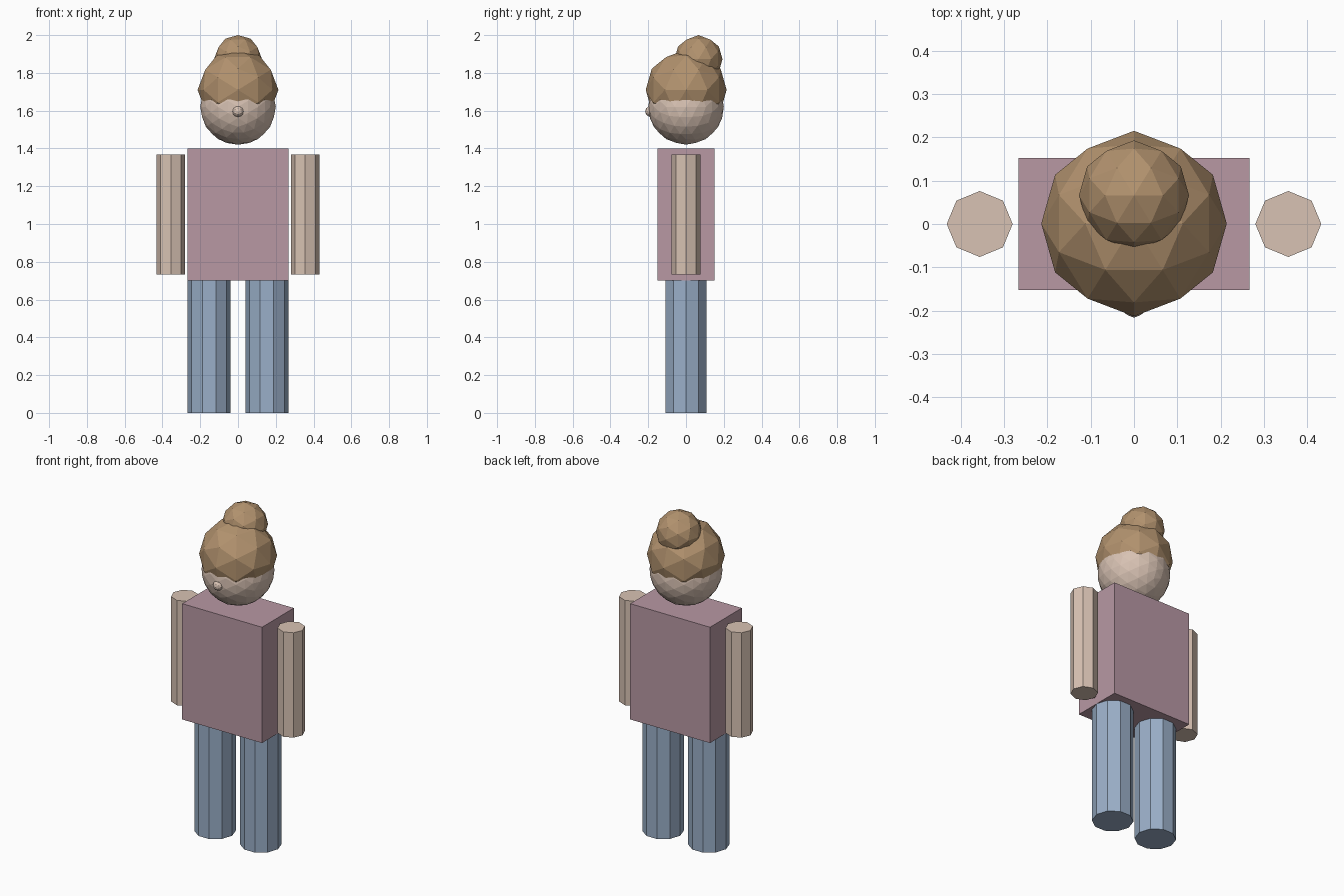
import bpy, bmesh, math
from mathutils import Matrix, Vector

if "Cube" in bpy.data.objects:
    bpy.data.objects.remove(bpy.data.objects["Cube"])


def material(name, rgb):
    lin = [((c / 255 + 0.055) / 1.055) ** 2.4 for c in rgb]
    m = bpy.data.materials.new(name)
    m.diffuse_color = (*lin, 1)
    m.use_nodes = True
    m.node_tree.nodes["Principled BSDF"].inputs["Base Color"].default_value = m.diffuse_color
    return m


SKIN = material("skin", (216, 194, 179))
SHIRT = material("shirt mauve", (184, 152, 164))
TROUSERS = material("trousers blue", (154, 175, 200))
HAIR = material("hair brown", (178, 146, 110))


def finish(name, bm, mat, loc):
    bmesh.ops.recalc_face_normals(bm, faces=bm.faces[:])
    mesh = bpy.data.meshes.new(name)
    bm.to_mesh(mesh)
    bm.free()
    mesh.materials.append(mat)
    ob = bpy.data.objects.new(name, mesh)
    ob.location = loc
    bpy.context.collection.objects.link(ob)
    return ob


def prism(name, sides, r, z0, z1, x, mat):
    # Upright flat-sided cylinder with a corner on the x axis
    bm = bmesh.new()
    ring = [bm.verts.new((r * math.cos(2 * math.pi * i / sides),
                          r * math.sin(2 * math.pi * i / sides), z0))
            for i in range(sides)]
    base = bm.faces.new(ring)
    ext = bmesh.ops.extrude_face_region(bm, geom=[base], use_keep_orig=True)
    top = [g for g in ext["geom"] if isinstance(g, bmesh.types.BMVert)]
    bmesh.ops.translate(bm, verts=top, vec=Vector((0, 0, z1 - z0)))
    return finish(name, bm, mat, (x, 0, 0))


def ball(name, subdivisions, r, loc, mat):
    # Faceted ball turned so an icosahedron edge lies across the top along x
    turn = Matrix.Rotation(-math.atan2(1, (1 + 5 ** 0.5) / 2), 4, 'Y')
    bm = bmesh.new()
    bmesh.ops.create_icosphere(bm, subdivisions=subdivisions, radius=r, matrix=turn)
    return finish(name, bm, mat, loc)


# Torso
bm = bmesh.new()
bmesh.ops.create_cube(bm, size=1, matrix=Matrix.Diagonal((0.534, 0.304, 0.70, 1)))
finish("torso", bm, SHIRT, (0, 0, 1.05))

# Arms and legs
for side, label in ((-1, "right"), (1, "left")):
    prism(label + "_arm", 8, 0.076, 0.733, 1.367, side * 0.356, SKIN)
    prism(label + "_leg", 10, 0.114, 0, 0.70, side * 0.153, TROUSERS)

# Head, nose, hair and bun
ball("head", 3, 0.20, (0, 0, 1.62), SKIN)
ball("nose", 2, 0.031, (0, -0.185, 1.596), SKIN)
ball("hair", 2, 0.214, (0, 0.001, 1.71), HAIR)
ball("hair_bun", 2, 0.127, (0, 0.066, 1.873), HAIR)
